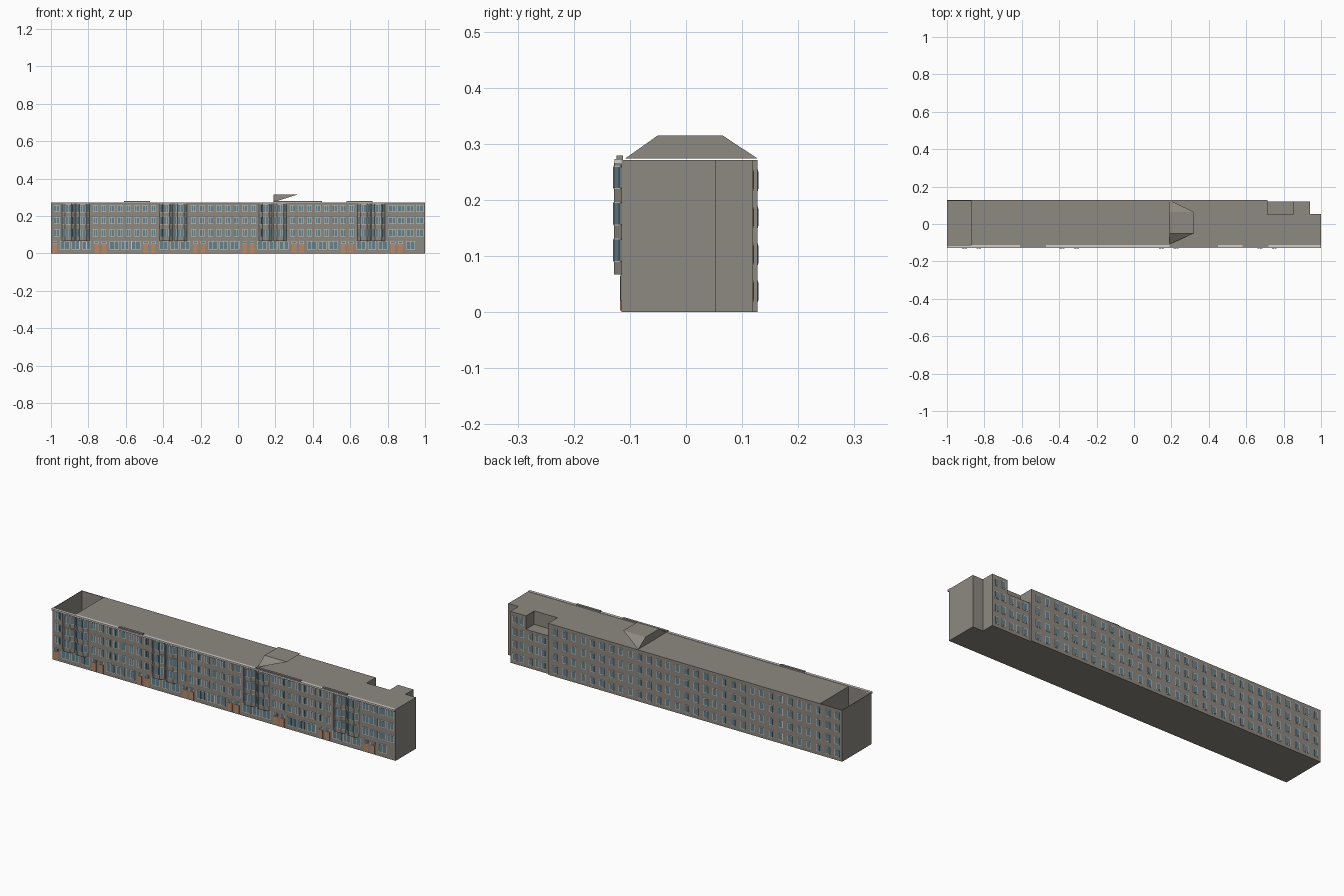
import bpy, bmesh, math
from mathutils import Vector

if "Cube" in bpy.data.objects:
    bpy.data.objects.remove(bpy.data.objects["Cube"])

def mat(name, c):
    m = bpy.data.materials.new(name)
    m.diffuse_color = (*c, 1)
    m.use_nodes = True
    m.node_tree.nodes["Principled BSDF"].inputs["Base Color"].default_value = m.diffuse_color
    return m

STONE = mat("grey_brown_stone", (0.27, 0.25, 0.22))
TRIM = mat("pale_trim", (0.62, 0.61, 0.59))
GLASS = mat("blue_grey_glass", (0.13, 0.22, 0.26))
DOOR = mat("orange_wood", (0.50, 0.25, 0.13))

FRONT, BACK, TOP = -0.115, 0.127, 0.271

def finish(name, bm, m):
    bmesh.ops.recalc_face_normals(bm, faces=bm.faces)
    me = bpy.data.meshes.new(name)
    bm.to_mesh(me)
    bm.free()
    me.materials.append(m)
    o = bpy.data.objects.new(name, me)
    bpy.context.collection.objects.link(o)
    return o

def prism(bm, pts, z0, z1):
    """Extrude a plan outline from z0 to z1."""
    lo = [bm.verts.new((x, y, z0)) for x, y in pts]
    hi = [bm.verts.new((x, y, z1)) for x, y in pts]
    bm.faces.new(lo)
    bm.faces.new(hi)
    n = len(pts)
    for i in range(n):
        j = (i + 1) % n
        bm.faces.new((lo[i], lo[j], hi[j], hi[i]))

def box(bm, x0, x1, y0, y1, z0, z1):
    prism(bm, [(x0, y0), (x1, y0), (x1, y1), (x0, y1)], z0, z1)

def plate(bm, p, d, w, h, t):
    """Thin upright plate on a wall at p=(x, y, z centre), running along d."""
    d = Vector(d).normalized()
    n = Vector((d.y, -d.x))
    c = Vector(p[:2])
    a, b = c - d * w / 2, c + d * w / 2
    prism(bm, [a, b, b + n * t, a + n * t], p[2] - h / 2, p[2] + h / 2)

frames, panes, doors = bmesh.new(), bmesh.new(), bmesh.new()

def window(p, d, w, h, cols=1, rim=0.003):
    plate(frames, p, d, w, h, 0.0015)
    u = Vector(d).normalized()
    pw = (w - rim * (cols + 1)) / cols
    for i in range(cols):
        s = -w / 2 + rim + pw / 2 + i * (pw + rim)
        plate(panes, (p[0] + u.x * s, p[1] + u.y * s, p[2]), d, pw, h - 2 * rim, 0.0024)

# main block, with stepped right end and rear pocket
bm = bmesh.new()
prism(bm, [(-0.87, FRONT), (1, FRONT), (1, 0.053), (0.94, 0.053), (0.94, 0.119), (0.85, 0.119),
           (0.85, 0.05), (0.715, 0.05), (0.715, BACK), (-0.87, BACK)], 0, TOP)
finish("main_block", bm, STONE)

bm = bmesh.new()
box(bm, 0.715, 0.85, 0.05, 0.119, 0, 0.2)
finish("lowered_rear_block", bm, STONE)

# open well at the left end
bm = bmesh.new()
box(bm, -1, -0.87, FRONT, BACK, 0, 0.003)
box(bm, -1, -0.87, FRONT, FRONT + 0.003, 0.003, TOP)
box(bm, -1, -0.87, BACK - 0.003, BACK, 0.003, TOP)
box(bm, -1, -0.997, FRONT + 0.003, BACK - 0.003, 0.003, TOP)
finish("open_well_walls", bm, STONE)

# roof monitor: end wall, flat top, one triangular slope front and rear
bm = bmesh.new()
xa, xb, zt = 0.19, 0.32, 0.315
V = {k: bm.verts.new(c) for k, c in dict(
    f=(xa, -0.108, 0.274), a=(xa, -0.05, zt), b=(xa, 0.065, zt), r=(xa, BACK, 0.274),
    c=(xb, -0.05, zt), d=(xb, 0.065, zt)).items()}
for face in ("fabr", "acdb", "fca", "bdr"):
    bm.faces.new([V[k] for k in face])
finish("roof_monitor", bm, STONE)

# front cornice and raised parapet strips
bm = bmesh.new()
box(bm, -1, 1, -0.127, -0.112, 0.264, 0.273)
finish("front_cornice", bm, TRIM)
bm = bmesh.new()
for x0, x1 in ((-0.61, -0.47), (0.19, 0.45), (0.58, 0.72)):
    box(bm, x0, x1, -0.124, -0.112, 0.273, 0.279)
finish("raised_parapets", bm, STONE)

# bay windows in pairs on the upper floors
ROWS = (0.11, 0.175, 0.24)
bays = bmesh.new()
for right in (-0.795, -0.272, 0.26, 0.785):
    for x1 in (right - 0.077, right):
        x0, c, yb = x1 - 0.07, 0.018, -0.128
        prism(bays, [(x0, FRONT), (x0 + c, yb), (x1 - c, yb), (x1, FRONT)], 0.067, 0.266)
        ym = (FRONT + yb) / 2
        for z in ROWS:
            window(((x0 + x1) / 2, yb, z), (1, 0), 0.03, 0.042, 2, 0.002)
            window((x0 + c / 2, ym, z), (c, yb - FRONT), 0.019, 0.042, 1, 0.002)
            window((x1 - c / 2, ym, z), (c, FRONT - yb), 0.019, 0.042, 1, 0.002)
finish("bay_windows", bays, STONE)

# upper front windows between the bays
for x0, x1, n, w in ((-0.995, -0.945, 1, 0.03), (-0.785, -0.43, 8, 0.027), (-0.26, 0.105, 8, 0.027),
                     (0.27, 0.63, 8, 0.027), (0.80, 0.995, 4, 0.04)):
    for i in range(n):
        x = x0 + (x1 - x0) * (i + 0.5) / n
        for z in ROWS:
            window((x, FRONT, z), (1, 0), w, 0.038, 2, 0.0025)

# ground floor: pairs of doors, shop windows between
for k in range(8):
    x = -1.0 + 0.264 * k
    for s in (-0.02, 0.02):
        if -0.985 < x + s < 0.985:
            plate(doors, (x + s, FRONT, 0.026), (1, 0), 0.024, 0.046, 0.003)
            window((x + s, FRONT, 0.058), (1, 0), 0.026, 0.014, 1, 0.002)
    for s, w in ((0.074, 0.05), (0.132, 0.044), (0.19, 0.05)):
        if x + s < 0.97:
            window((x + s, FRONT, 0.044), (1, 0), w, 0.046, 2)

# rear windows in four rows, with the pocket left clear on top
BACK_ROWS = (0.037, 0.103, 0.169, 0.235)
for z in BACK_ROWS:
    for i in range(31):
        window((-0.97 + i * 0.0548, BACK, z), (-1, 0), 0.026, 0.038, 1, 0.003)
    for x in (0.745, 0.785, 0.825, 0.873, 0.915):
        if z < 0.18 or x > 0.85:
            window((x, 0.119, z), (-1, 0), 0.024, 0.038, 1, 0.003)

finish("window_frames", frames, TRIM)
finish("window_panes", panes, GLASS)
finish("doors", doors, DOOR)
